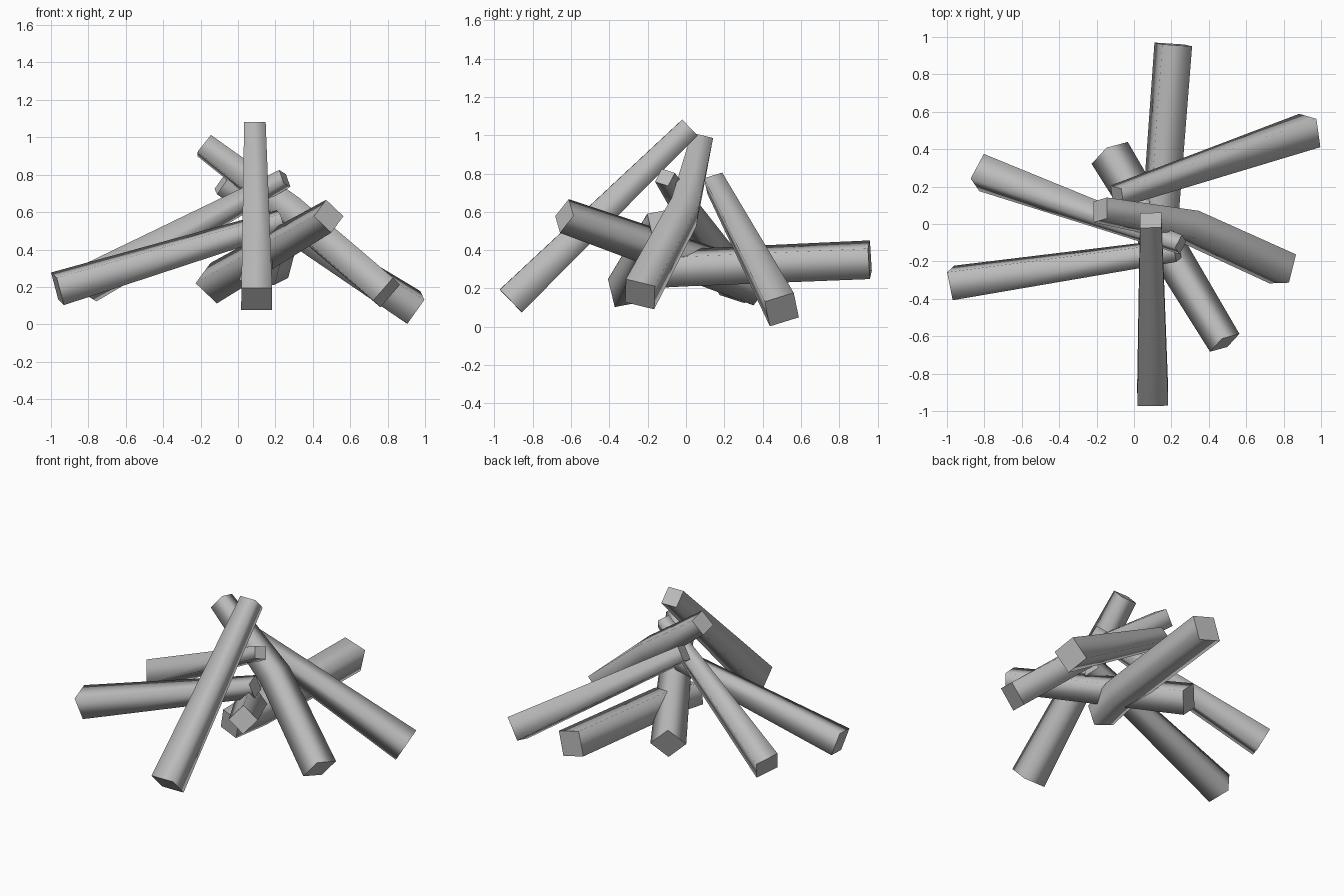
import bpy, bmesh, math
from mathutils import Vector

cube = bpy.data.objects.get("Cube")
if cube:
    bpy.data.objects.remove(cube, do_unlink=True)

wood = bpy.data.materials.new("grey_wood")
wood.use_nodes = True
GREY = (0.5, 0.5, 0.5, 1)
wood.diffuse_color = GREY
wood.node_tree.nodes["Principled BSDF"].inputs["Base Color"].default_value = GREY


def log(name, roll, *rings):
    """Square beam through (centre, width) rings, rolled about its length."""
    pts = [Vector(p) for p, w in rings]
    angle = math.radians(roll)
    bm = bmesh.new()
    loops = []
    for i, (p, w) in enumerate(rings):
        # Average the directions on both sides of a bend
        d = Vector()
        if i > 0:
            d += (pts[i] - pts[i - 1]).normalized()
        if i < len(pts) - 1:
            d += (pts[i + 1] - pts[i]).normalized()
        d.normalize()
        u = d.cross(Vector((0, 0, 1))).normalized()
        v = u.cross(d)
        side = u * math.cos(angle) + v * math.sin(angle)
        up = v * math.cos(angle) - u * math.sin(angle)
        loops.append([bm.verts.new(pts[i] + (side * a + up * b) * w / 2)
                      for a, b in ((1, 1), (-1, 1), (-1, -1), (1, -1))])
    for low, high in zip(loops, loops[1:]):
        for k in range(4):
            n = (k + 1) % 4
            bm.faces.new((low[k], low[n], high[n], high[k])).smooth = True
    # Flat sawn ends
    bm.faces.new(loops[0][::-1])
    bm.faces.new(loops[-1])
    bmesh.ops.recalc_face_normals(bm, faces=bm.faces)
    # Crisp rims around the sawn ends
    for f in bm.faces:
        if not f.smooth:
            for e in f.edges:
                e.smooth = False
    mesh = bpy.data.meshes.new(name)
    bm.to_mesh(mesh)
    bm.free()
    mesh.materials.append(wood)
    obj = bpy.data.objects.new(name, mesh)
    bpy.context.collection.objects.link(obj)
    return obj


# Leaning logs, each from its thick outer end to its thin inner end
log("front_log", 0, ((0.10, -0.915, 0.135), 0.165), ((0.09, 0.02, 1.04), 0.115))
log("back_left_log", 20, ((0.94, 0.50, 0.09), 0.16), ((-0.09, 0.15, 0.75), 0.10))
log("bent_left_log", -17, ((0.795, -0.24, 0.17), 0.16),
    ((0.29, -0.01, 0.60), 0.15), ((-0.18, 0.075, 0.955), 0.115))
log("right_log", -11, ((-0.965, -0.315, 0.19), 0.155), ((0.23, -0.14, 0.55), 0.105))
log("back_right_log", 18, ((-0.815, 0.275, 0.21), 0.155), ((0.25, -0.11, 0.78), 0.08))

# Low logs lying across the middle
log("back_log", 15, ((0.21, 0.96, 0.35), 0.165),
    ((0.14, 0.03, 0.31), 0.16), ((0.09, -0.22, 0.285), 0.14))
log("crossing_log", 45, ((-0.13, 0.38, 0.22), 0.16), ((0.485, -0.635, 0.578), 0.13))
